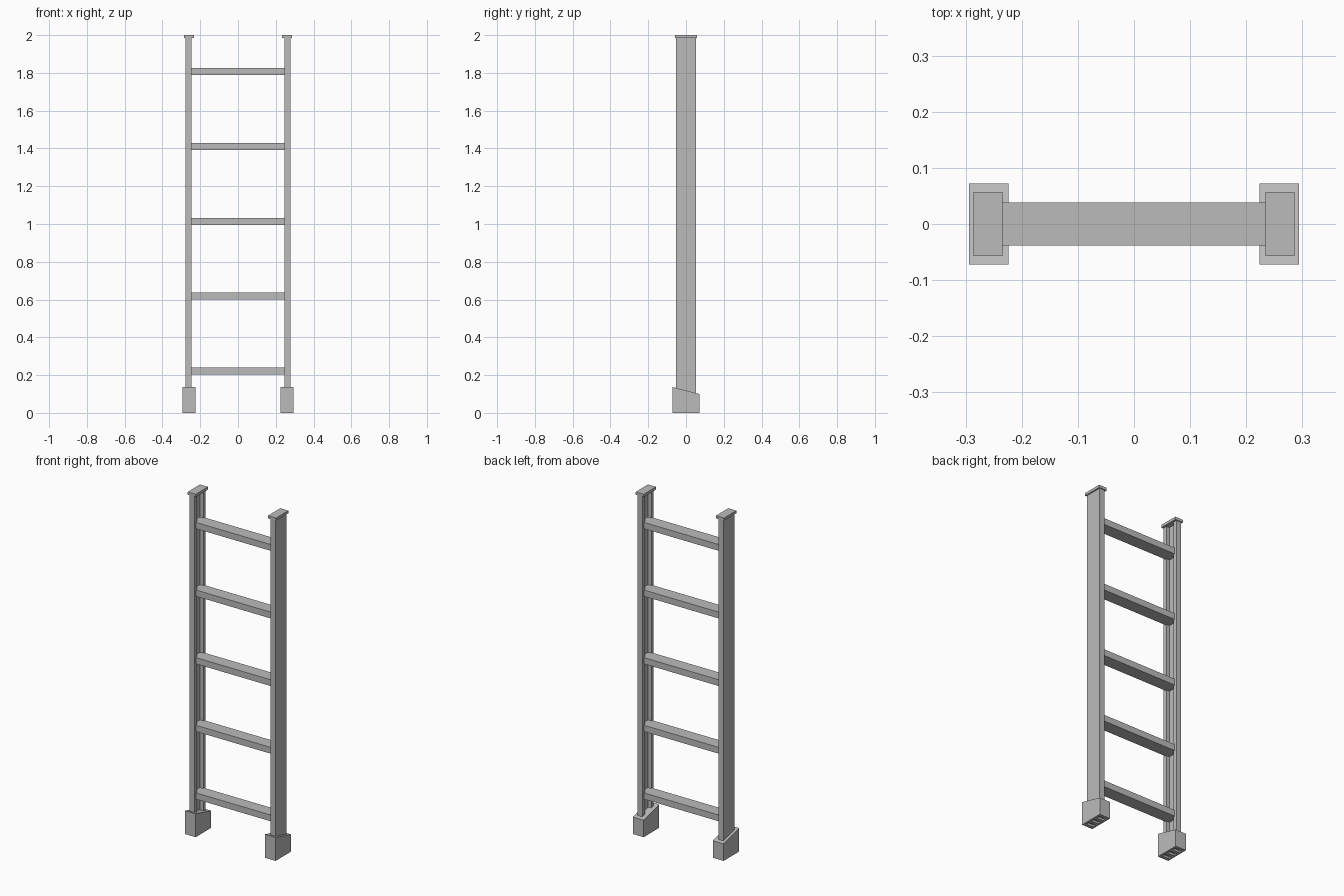
import bpy
import bmesh
from mathutils import Vector

cube = bpy.data.objects.get("Cube")
if cube:
    bpy.data.objects.remove(cube)

GREY = (0.5, 0.5, 0.5, 1)
metal = bpy.data.materials.new("plain_grey")
metal.use_nodes = True
metal.diffuse_color = GREY
metal.node_tree.nodes["Principled BSDF"].inputs["Base Color"].default_value = GREY


def prism(name, profile, direction):
    """Extrude a closed planar profile along a direction."""
    bm = bmesh.new()
    face = bm.faces.new([bm.verts.new(p) for p in profile])
    ext = bmesh.ops.extrude_face_region(bm, geom=[face], use_keep_orig=True)
    moved = [v for v in ext["geom"] if isinstance(v, bmesh.types.BMVert)]
    bmesh.ops.translate(bm, verts=moved, vec=Vector(direction))
    bmesh.ops.recalc_face_normals(bm, faces=bm.faces)
    mesh = bpy.data.meshes.new(name)
    bm.to_mesh(mesh)
    bm.free()
    mesh.materials.append(metal)
    obj = bpy.data.objects.new(name, mesh)
    bpy.context.collection.objects.link(obj)
    return obj


def box(name, x, y, z):
    """Box from its (low, high) limits on each axis."""
    base = [(x[0], y[0], z[0]), (x[1], y[0], z[0]),
            (x[1], y[1], z[0]), (x[0], y[1], z[0])]
    return prism(name, base, (0, 0, z[1] - z[0]))


OUTER, INNER, WEB = 0.278, 0.246, 0.267
HALF, LIP = 0.052, 0.03
for side, s in (("left", 1), ("right", -1)):
    # Channel rail, open towards the rungs
    channel = [(OUTER, -HALF), (OUTER, HALF), (INNER, HALF), (INNER, LIP),
               (WEB, LIP), (WEB, -LIP), (INNER, -LIP), (INNER, -HALF)]
    prism(side + "_rail", [(s * x, y, 0.06) for x, y in channel], (0, 0, 1.93))

    # Flat end cap
    box(side + "_cap", (s * 0.26 - 0.026, s * 0.26 + 0.026),
        (-0.057, 0.057), (1.984, 2.0))

    # Foot block with a top sloping down to the back
    foot_profile = [(-0.072, 0), (0.072, 0), (0.072, 0.1), (-0.072, 0.137)]
    foot = prism(side + "_foot", [(s * 0.224, y, z) for y, z in foot_profile],
                 (s * 0.07, 0, 0))

    # Shallow tread pockets in the sole
    for i in range(3):
        y = (i - 1) * 0.042
        cutter = box(side + "_tread_cutter", (s * 0.259 - 0.022, s * 0.259 + 0.022),
                     (y - 0.011, y + 0.011), (-0.02, 0.012))
        cutter.hide_render = True
        cutter.hide_set(True)
        cut = foot.modifiers.new("tread", 'BOOLEAN')
        cut.operation = 'DIFFERENCE'
        cut.solver = 'EXACT'
        cut.object = cutter

# Evenly spaced rungs
for i in range(5):
    z = 0.204 + i * 0.396
    box("rung", (-WEB, WEB), (-0.038, 0.038), (z, z + 0.037))
